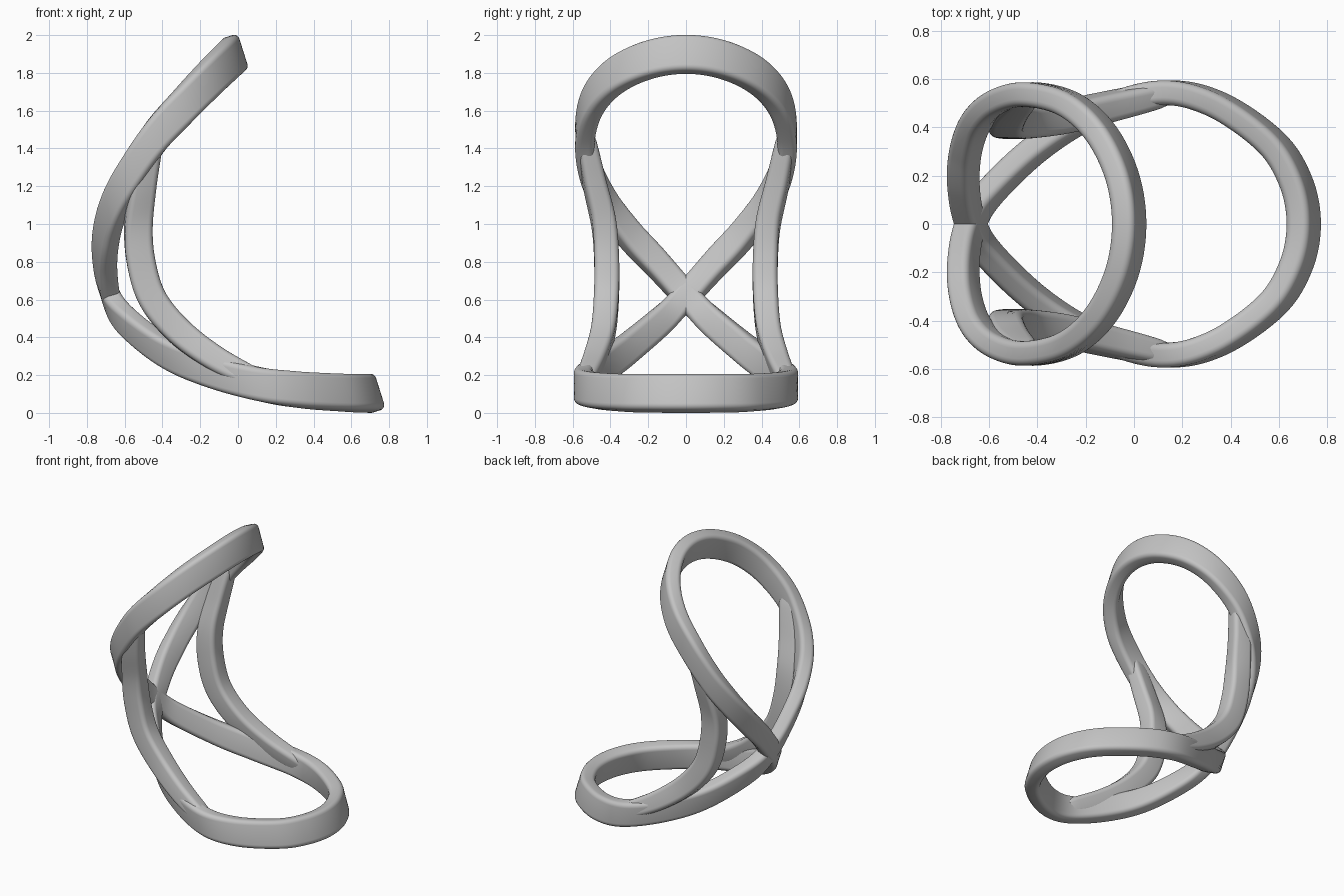
import bpy
import bmesh
import math
from mathutils import Vector

cube = bpy.data.objects.get("Cube")
if cube:
    bpy.data.objects.remove(cube, do_unlink=True)

grey = bpy.data.materials.new("plain grey")
grey.use_nodes = True
colour = (0.55, 0.55, 0.55, 1)
grey.diffuse_color = colour
grey.node_tree.nodes["Principled BSDF"].inputs["Base Color"].default_value = colour


def smooth_path(points, closed, steps):
    """Catmull-Rom interpolation through the guide points."""
    pts = [Vector(p) for p in points]
    count = len(pts)

    def at(i):
        if closed:
            return pts[i % count]
        if i < 0:
            return pts[0] * 2 - pts[1]
        if i >= count:
            return pts[-1] * 2 - pts[-2]
        return pts[i]

    path = []
    for i in range(count if closed else count - 1):
        a, b, c, d = (at(i + k) for k in (-1, 0, 1, 2))
        for s in range(steps):
            t = s / steps
            path.append(0.5 * (2 * b + (c - a) * t
                               + (2 * a - 5 * b + 4 * c - d) * t ** 2
                               + (3 * b - a - 3 * c + d) * t ** 3))
    if not closed:
        path.append(pts[-1])
    return path


def rounded_rectangle(half_u, half_v, radius, segments=5):
    """Cross-section as (u, v) pairs."""
    outline = []
    for corner, (su, sv) in enumerate(((1, 1), (-1, 1), (-1, -1), (1, -1))):
        for s in range(segments + 1):
            angle = (corner + s / segments) * math.pi / 2
            outline.append((su * (half_u - radius) + radius * math.cos(angle),
                            sv * (half_v - radius) + radius * math.sin(angle)))
    return outline


def sweep(name, path, closed, long_axis, section):
    """Sweep a section, keeping its u side close to long_axis."""
    bm = bmesh.new()
    rings = []
    count = len(path)
    for i, point in enumerate(path):
        if closed:
            tangent = path[(i + 1) % count] - path[i - 1]
        else:
            tangent = path[min(i + 1, count - 1)] - path[max(i - 1, 0)]
        tangent.normalize()
        u = long_axis - tangent * long_axis.dot(tangent)
        lean = u.length
        u.normalize()
        v = tangent.cross(u)
        rings.append([bm.verts.new(point + u * a + v * b)
                      for a, b in section(lean, i / (count - 1))])
    for i in range(count if closed else count - 1):
        low, high = rings[i], rings[(i + 1) % count]
        for j in range(len(low)):
            k = (j + 1) % len(low)
            bm.faces.new((low[j], low[k], high[k], high[j]))
    if not closed:
        bm.faces.new(rings[0])
        bm.faces.new(rings[-1])
    bmesh.ops.recalc_face_normals(bm, faces=bm.faces)
    mesh = bpy.data.meshes.new(name)
    bm.to_mesh(mesh)
    bm.free()
    mesh.materials.append(grey)
    obj = bpy.data.objects.new(name, mesh)
    bpy.context.collection.objects.link(obj)
    bpy.ops.object.select_all(action="DESELECT")
    obj.select_set(True)
    bpy.context.view_layer.objects.active = obj
    bpy.ops.object.shade_smooth_by_angle(angle=math.radians(35))


def flip(p):
    return (p[0], -p[1], p[2])


# Figure-eight band: upper loop, crossing at the side, then lower loop
top = (-0.02, 0, 1.898)
upper = [(-0.05, 0.2, 1.868), (-0.14, 0.38, 1.78), (-0.27, 0.495, 1.645),
         (-0.43, 0.535, 1.47), (-0.56, 0.505, 1.28), (-0.65, 0.425, 1.11),
         (-0.697, 0.3, 0.945), (-0.705, 0.15, 0.785)]
crossing = (-0.675, 0, 0.62)
lower = [(-0.595, -0.13, 0.49), (-0.4, -0.315, 0.335), (-0.18, -0.45, 0.235),
         (0.1, -0.54, 0.155), (0.33, -0.5, 0.122), (0.56, -0.345, 0.107),
         (0.668, -0.18, 0.104)]
front = (0.703, 0, 0.103)
half = [top] + upper + [crossing] + lower
other = [front] + [flip(p) for p in reversed(half[1:])]
sweep("figure_eight_band", smooth_path(half + other, True, 10), True,
      Vector((0.3, 0, -0.95)).normalized(),
      lambda lean, t: rounded_rectangle(0.1 * (0.1 + 0.9 * lean), 0.051, 0.03))

# Pair of curved struts joining the two loops
strut = [(-0.45, 0.533, 1.46), (-0.5, 0.485, 1.22), (-0.527, 0.435, 1.0),
         (-0.513, 0.42, 0.8), (-0.45, 0.422, 0.6), (-0.305, 0.44, 0.425),
         (-0.11, 0.485, 0.28), (0.12, 0.538, 0.162)]


def strut_section(lean, t):
    swell = math.sqrt(max(0, math.sin(math.pi * t)))
    return rounded_rectangle(0.05 + 0.026 * swell, 0.046 + 0.02 * swell, 0.03)


for name, points in (("back_strut", strut),
                     ("front_strut", [flip(p) for p in strut])):
    sweep(name, smooth_path(points, False, 8), False,
          Vector((1, 0, 0.6)).normalized(), strut_section)
